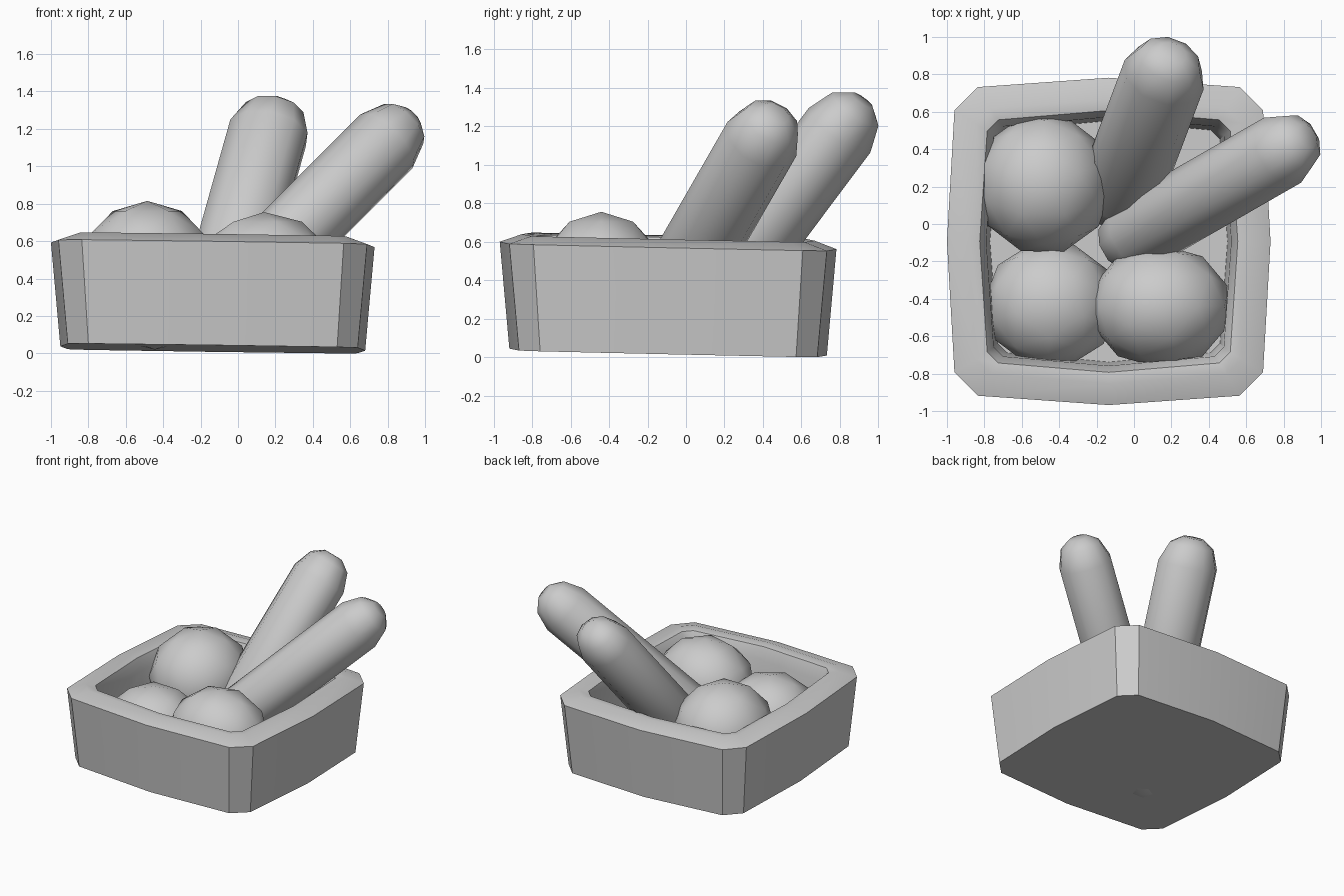
import bpy, bmesh, math
from mathutils import Vector, Matrix

if "Cube" in bpy.data.objects:
    bpy.data.objects.remove(bpy.data.objects["Cube"])


def finish(bm, name, angle):
    bmesh.ops.recalc_face_normals(bm, faces=bm.faces)
    me = bpy.data.meshes.new(name)
    bm.to_mesh(me)
    bm.free()
    ob = bpy.data.objects.new(name, me)
    bpy.context.collection.objects.link(ob)
    bpy.ops.object.select_all(action='DESELECT')
    ob.select_set(True)
    bpy.context.view_layer.objects.active = ob
    bpy.ops.object.shade_smooth_by_angle(angle=math.radians(angle))
    return ob


def loft(bm, rings):
    """Skin a list of equal-length point rings and cap both ends."""
    vs = [[bm.verts.new(p) for p in r] for r in rings]
    n = len(vs[0])
    for a, b in zip(vs, vs[1:]):
        for i in range(n):
            j = (i + 1) % n
            bm.faces.new((a[i], a[j], b[j], b[i]))
    bm.faces.new(vs[0])
    bm.faces.new(vs[-1])


# Tray: bulged square with cut corners, standing slightly tilted
def tray_ring(half, cut, z, bulge=0.04):
    hx, hy = half, half + 0.01
    cx, cy = hx - bulge, hy - bulge - 0.01
    quarter = [(hx, 0), (cx, cy - cut), (cx - cut, cy)]
    pts = quarter + [(0, hy)]
    pts += [(-x, y) for x, y in reversed(quarter)]
    pts += [(-x, -y) for x, y in quarter[1:]]
    pts += [(0, -hy)]
    pts += [(x, -y) for x, y in reversed(quarter[1:])]
    return [(x - 0.135, y - 0.093, z - 0.014 * x - 0.022 * y) for x, y in pts]


bm = bmesh.new()
loft(bm, [tray_ring(h, c, z) for h, c, z in (
    (0.815, 0.11, 0.026), (0.865, 0.125, 0.58), (0.75, 0.08, 0.622),
    (0.69, 0.06, 0.612), (0.655, 0.05, 0.52), (0.635, 0.05, 0.09))])
finish(bm, "tray", 40)


# Loaves: long rounded sticks leaning out of the tray
def loaf(name, start, end, wide, thick):
    a, b = Vector(start), Vector(end)
    d = (b - a).normalized()
    u = Vector((0, 0, 1)).cross(d).normalized()
    v = d.cross(u)
    length = (b - a).length
    prof = [(0, 0.35), (0.06, 0.75), (0.20, 1.0)]
    prof += [(length - t, s) for t, s in reversed(prof)]
    rings = []
    for t, s in prof:
        ang = [2 * math.pi * i / 10 for i in range(10)]
        rings.append([a + d * t + u * math.cos(q) * wide * s
                      + v * math.sin(q) * thick * s for q in ang])
    bm = bmesh.new()
    loft(bm, rings)
    finish(bm, name, 50)


loaf("back_loaf", (-0.12, 0.05, 0.18), (0.205, 0.915, 1.335), 0.225, 0.195)
loaf("right_loaf", (-0.12, -0.13, 0.22), (0.925, 0.47, 1.265), 0.2, 0.2)


# Round buns
def bun(name, loc, size, turn):
    bm = bmesh.new()
    bmesh.ops.create_icosphere(bm, subdivisions=2, radius=1)
    bm.transform(Matrix.Translation(loc) @ Matrix.Diagonal((*size, 1))
                 @ Matrix.Rotation(turn, 4, 'Z'))
    finish(bm, name, 60)


bun("back_bun", (-0.485, 0.215, 0.45), (0.37, 0.38, 0.365), 0.3)
bun("left_bun", (-0.445, -0.43, 0.32), (0.36, 0.34, 0.30), 0.9)
bun("front_bun", (0.14, -0.44, 0.41), (0.385, 0.33, 0.345), 0.0)
